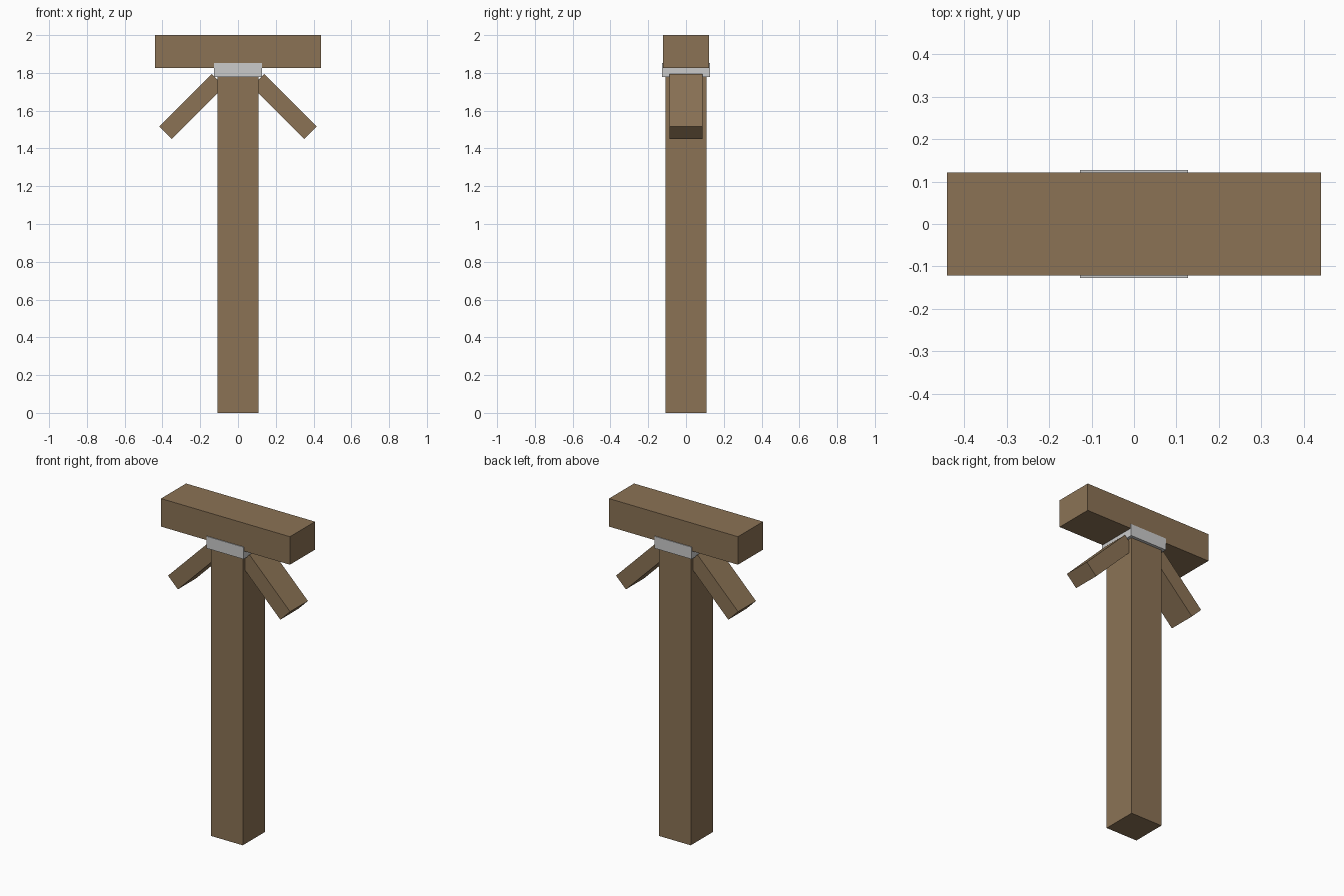
import bpy
import math

if "Cube" in bpy.data.objects:
    bpy.data.objects.remove(bpy.data.objects["Cube"])

wood = bpy.data.materials.new("wood")
wood.diffuse_color = (0.258, 0.171, 0.091, 1.0)
wood.use_nodes = True
wood.node_tree.nodes["Principled BSDF"].inputs["Base Color"].default_value = wood.diffuse_color


def box(name, size, center, tilt=0.0, material=None):
    """Box of a given size, optionally tilted about the y axis."""
    bpy.ops.mesh.primitive_cube_add(size=1, location=center, rotation=(0, tilt, 0))
    ob = bpy.context.object
    ob.name = name
    ob.scale = size
    bpy.ops.object.transform_apply(location=False, rotation=False, scale=True)
    if material:
        ob.data.materials.append(material)
    return ob


# Upright post, running up to the underside of the beam
POST_TOP = 1.827
box("post", (0.217, 0.217, POST_TOP), (0, 0, POST_TOP / 2), material=wood)

# Horizontal cap beam
box("cap_beam", (0.881, 0.244, 2.0 - POST_TOP), (0, 0, (2.0 + POST_TOP) / 2), material=wood)

# Metal collar around the joint
box("metal_collar", (0.2535, 0.2535, 0.074), (0, 0, 1.816))

# Diagonal braces, sloping down and outward from the post
for side, label in ((-1, "left"), (1, "right")):
    box(label + "_brace", (0.393, 0.174, 0.095), (side * 0.2445, 0, 1.6225),
        tilt=side * math.radians(45), material=wood)
